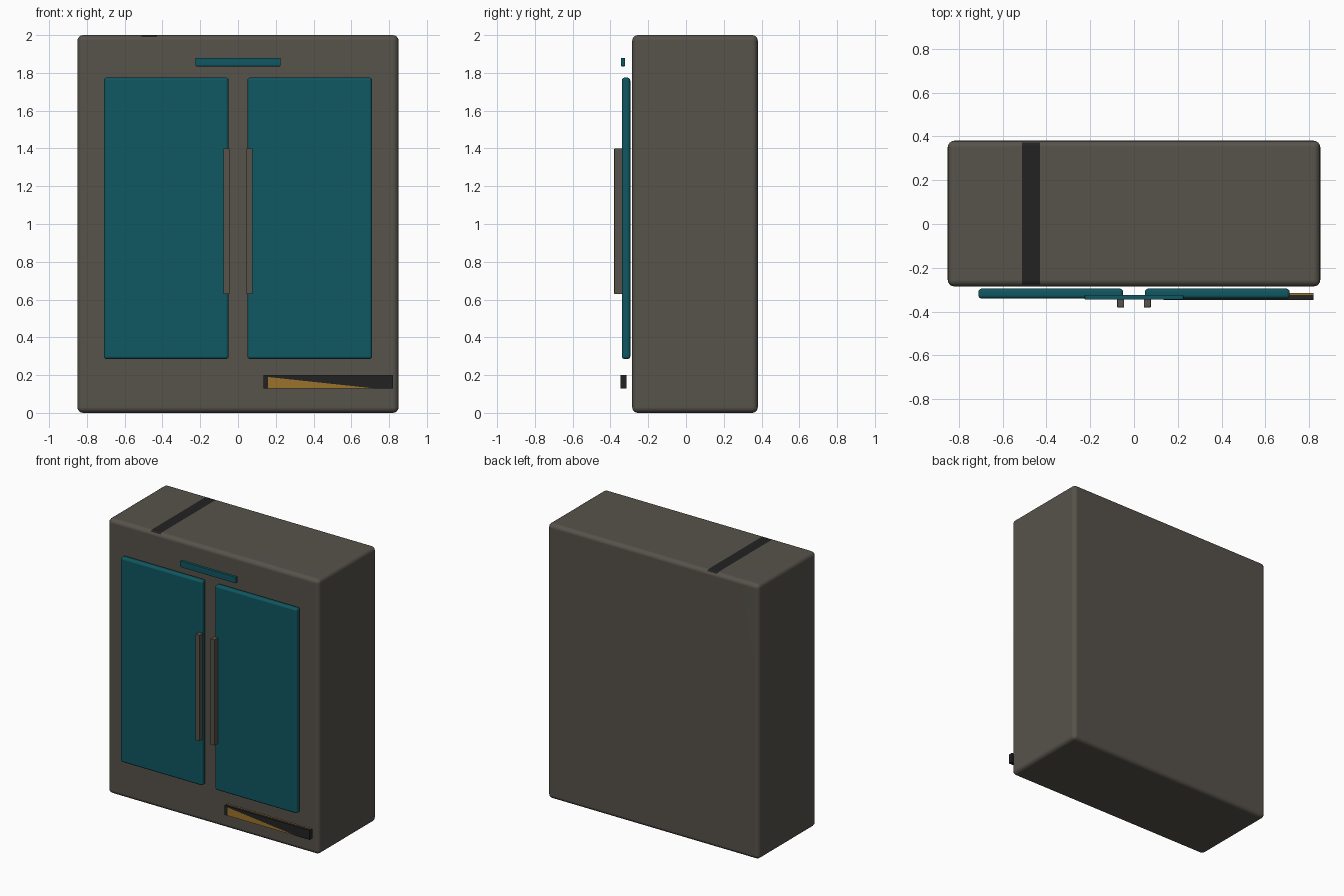
import bpy, bmesh, math
from mathutils import Vector

if "Cube" in bpy.data.objects:
    bpy.data.objects.remove(bpy.data.objects["Cube"], do_unlink=True)


def material(name, color):
    mat = bpy.data.materials.new(name)
    mat.use_nodes = True
    mat.diffuse_color = (*color, 1)
    mat.node_tree.nodes["Principled BSDF"].inputs["Base Color"].default_value = (*color, 1)
    return mat


GREY = material("warm grey", (0.095, 0.085, 0.07))
TEAL = material("dark teal", (0.005, 0.095, 0.12))
BLACK = material("soft black", (0.016, 0.016, 0.016))
AMBER = material("amber", (0.33, 0.17, 0.025))


def box(name, low, high, mats, bevel=0.0, segments=4, cuts=(), rule=None):
    """Rounded box; cuts are (point, normal) planes, rule picks a face's material."""
    low, high = Vector(low), Vector(high)
    bm = bmesh.new()
    bmesh.ops.create_cube(bm, size=1)
    for v in bm.verts:
        v.co = (low + high) / 2 + v.co * (high - low)
    if bevel:
        bmesh.ops.bevel(bm, geom=bm.edges[:], offset=bevel, segments=segments,
                        profile=0.5, affect='EDGES')
    for point, normal in cuts:
        bmesh.ops.bisect_plane(bm, geom=bm.verts[:] + bm.edges[:] + bm.faces[:],
                               plane_co=point, plane_no=normal)
    bm.normal_update()
    if rule:
        for f in bm.faces:
            f.material_index = rule(f.calc_center_median(), f.normal)
    mesh = bpy.data.meshes.new(name)
    bm.to_mesh(mesh)
    bm.free()
    for m in mats:
        mesh.materials.append(m)
    obj = bpy.data.objects.new(name, mesh)
    bpy.context.collection.objects.link(obj)
    bpy.ops.object.select_all(action='DESELECT')
    obj.select_set(True)
    bpy.context.view_layer.objects.active = obj
    if bevel:
        bpy.ops.object.shade_smooth_by_angle(angle=math.radians(35))
        obj.modifiers.new("flat panels", 'WEIGHTED_NORMAL').keep_sharp = True
    return obj


# Cabinet body with a dark band across the top
BAND = (-0.51, -0.43)
box("cabinet_body", (-0.85, -0.285, 0), (0.85, 0.38, 2), [GREY, BLACK], 0.03,
    cuts=[((x, 0, 0), (1, 0, 0)) for x in BAND],
    rule=lambda c, n: int(BAND[0] < c.x < BAND[1] and n.z > 0.8))

# Doors and their handles, mirrored left and right
for side, s in (("left", 1), ("right", -1)):
    xs = sorted((s * 0.05, s * 0.71))
    box(side + "_door", (xs[0], -0.34, 0.285), (xs[1], -0.295, 1.775), [TEAL], 0.015)
    xs = sorted((s * 0.045, s * 0.077))
    box(side + "_handle", (xs[0], -0.38, 0.63), (xs[1], -0.335, 1.4), [GREY], 0.002, 2)

# Header plate above the doors
box("header_plate", (-0.225, -0.345, 1.835), (0.225, -0.323, 1.88), [TEAL], 0.003, 2)


# Lower trim bar with an amber wedge on its front and an amber rear top edge
SLOPE = Vector((0.06, 0, 0.56))
START = Vector((0.16, -0.34, 0.19))


def trim_rule(c, n):
    front = n.y < -0.5 and c.x > 0.16 and (c - START).dot(SLOPE) < 0
    top = n.z > 0.5 and c.y > -0.325
    return int(front or top)


box("lower_trim_bar", (0.135, -0.347, 0.13), (0.82, -0.315, 0.2), [BLACK, AMBER],
    cuts=[((0.16, 0, 0), (1, 0, 0)), (START, SLOPE), ((0, -0.325, 0), (0, 1, 0))],
    rule=trim_rule)
